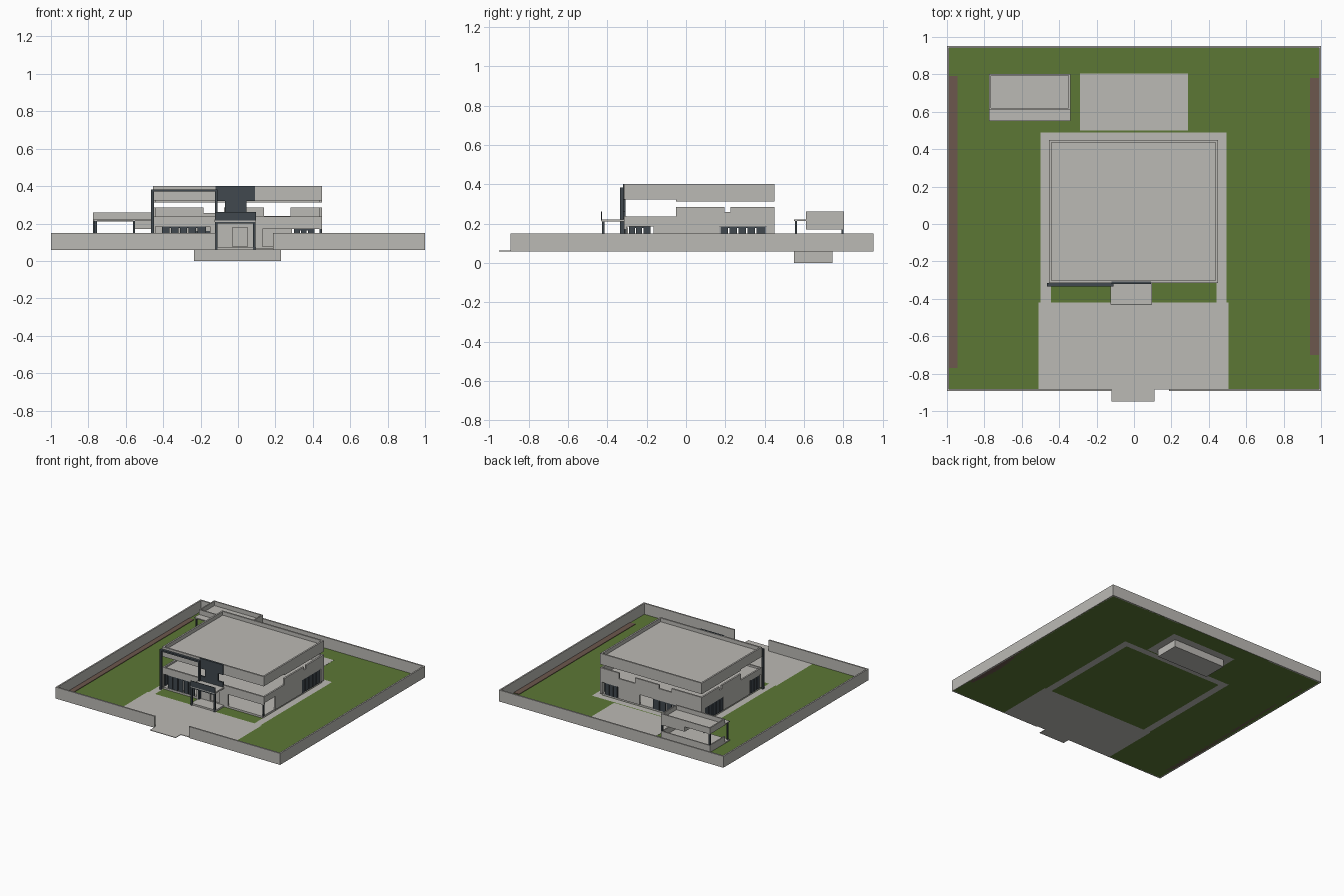
import bpy, bmesh

if "Cube" in bpy.data.objects:
    bpy.data.objects.remove(bpy.data.objects["Cube"])


def material(name, rgb):
    m = bpy.data.materials.new(name)
    m.diffuse_color = (*rgb, 1)
    m.use_nodes = True
    m.node_tree.nodes["Principled BSDF"].inputs["Base Color"].default_value = m.diffuse_color
    return m


GREY = material("pale concrete", (0.50, 0.49, 0.46))
DARK = material("dark slate", (0.052, 0.066, 0.078))
GREEN = material("lawn green", (0.107, 0.187, 0.036))
BROWN = material("bed brown", (0.15, 0.095, 0.075))


def panel(name, mat, axis, c0, c1, rect, holes=()):
    """Flat slab between c0 and c1 along axis; rect and holes are (u0, u1, v0, v1)."""
    def place(u, v, c):
        return {"x": (c, u, v), "y": (u, c, v), "z": (u, v, c)}[axis]
    us = sorted({min(max(t, rect[0]), rect[1]) for r in (rect, *holes) for t in r[:2]})
    vs = sorted({min(max(t, rect[2]), rect[3]) for r in (rect, *holes) for t in r[2:]})

    def solid(i, j):
        if not (0 <= i < len(us) - 1 and 0 <= j < len(vs) - 1):
            return False
        u, v = (us[i] + us[i + 1]) / 2, (vs[j] + vs[j + 1]) / 2
        return not any(h[0] < u < h[1] and h[2] < v < h[3] for h in holes)

    bm = bmesh.new()

    def quad(*pts):
        bm.faces.new([bm.verts.new(place(*p)) for p in pts])

    for i in range(len(us) - 1):
        for j in range(len(vs) - 1):
            if not solid(i, j):
                continue
            a, b, c, d = us[i], us[i + 1], vs[j], vs[j + 1]
            for k in (c0, c1):
                quad((a, c, k), (b, c, k), (b, d, k), (a, d, k))
            for di, dj, p, q in ((-1, 0, (a, c), (a, d)), (1, 0, (b, c), (b, d)),
                                 (0, -1, (a, c), (b, c)), (0, 1, (a, d), (b, d))):
                if not solid(i + di, j + dj):
                    quad((*p, c0), (*q, c0), (*q, c1), (*p, c1))
    bmesh.ops.remove_doubles(bm, verts=bm.verts, dist=1e-5)
    bmesh.ops.recalc_face_normals(bm, faces=bm.faces)
    me = bpy.data.meshes.new(name)
    bm.to_mesh(me)
    bm.free()
    me.materials.append(mat)
    ob = bpy.data.objects.new(name, me)
    bpy.context.collection.objects.link(ob)
    return ob


def box(name, mat, x0, x1, y0, y1, z0, z1):
    return panel(name, mat, "z", z0, z1, (x0, x1, y0, y1))


def ring(name, mat, x0, x1, y0, y1, z0, z1, t):
    return panel(name, mat, "z", z0, z1, (x0, x1, y0, y1), [(x0 + t, x1 - t, y0 + t, y1 - t)])


def leaves(name, axis, c, u0, u1, z0, z1, n):
    """Row of dark door leaves under a head rail."""
    step = (u1 - u0) / n
    gaps = [(u0 + step * (i + 0.84), u0 + step * (i + 1), z0, z1 - 0.008) for i in range(n - 1)]
    panel(name, DARK, axis, c - 0.004, c + 0.004, (u0, u1, z0, z1), gaps)


# --- Site: lawn, paving, beds, pool ---
G0, G1 = 0.058, 0.062
FRONT, DECK = (-0.51, 0.505, -0.885, -0.42), (-0.29, 0.29, 0.50, 0.805)
AROUND, CORE = (-0.50, 0.495, -0.42, 0.49), (-0.445, 0.44, -0.42, 0.44)
panel("lawn", GREEN, "z", G0, G1, (-0.995, 0.995, -0.885, 0.95), [FRONT, DECK, AROUND])
panel("house_lawn", GREEN, "z", G0, G1, CORE)
panel("front_paving", GREY, "z", G0, G1, FRONT)
panel("house_path", GREY, "z", G0, G1, AROUND, [CORE])
panel("pool_deck", GREY, "z", G0, G1 + 0.001, DECK)
box("pool", GREY, -0.235, 0.23, 0.55, 0.745, 0, 0.06)
box("driveway_apron", GREY, -0.12, 0.11, -0.95, -0.885, G0, G1)
box("left_bed", BROWN, -0.99, -0.945, -0.77, 0.79, G0, 0.066)
box("right_bed", BROWN, 0.94, 0.988, -0.70, 0.78, G0, 0.066)

# --- Boundary wall with gate opening ---
panel("boundary_wall", GREY, "z", G0, 0.15, (-1, 1, -0.893, 0.953),
      [(-0.988, 0.988, -0.881, 0.941), (-0.12, 0.187, -0.90, -0.88)])

# --- House floors and roof ---
X0, X1, Y0, Y1 = -0.455, 0.45, -0.315, 0.45
T = 0.013
box("ground_floor", GREY, X0 + 0.01, X1 - 0.01, Y0, Y1 - 0.01, 0.063, 0.078)
box("upper_floor", GREY, X0 + T, X1 - T, Y0 + T, Y1 - T, 0.208, 0.222)
box("roof", GREY, X0 + T, X1 - T, Y0 + T, Y1 - T, 0.355, 0.37)
ring("parapet", GREY, X0, X1, Y0, Y1, 0.322, 0.40, T)
panel("rear_parapet_skirt", GREY, "z", 0.312, 0.322, (X0, X1, -0.05, Y1),
      [(X0 + T, X1 - T, -0.06, Y1 - T)])

# --- Side walls with corner glazing, window notch and ground openings ---
for name, c in (("left_wall", X0), ("right_wall", X1 - T)):
    panel(name, GREY, "x", c, c + T, (Y0, Y1, 0.078, 0.285),
          [(Y0, -0.05, 0.235, 0.3), (0.195, 0.225, 0.258, 0.3),
           (Y0, -0.165, 0.07, 0.185), (0.17, 0.41, 0.07, 0.185)])
    leaves(name + "_doors", "x", c + T / 2, 0.175, 0.405, 0.078, 0.185, 5)
leaves("left_front_doors", "x", X0 + T / 2, -0.29, -0.18, 0.078, 0.185, 3)

# --- Rear wall ---
panel("rear_wall", GREY, "y", Y1 - T, Y1, (X0, X1, 0.078, 0.285),
      [(-0.185, -0.075, 0.255, 0.3), (0.14, 0.28, 0.24, 0.3),
       (0.29, 0.435, 0.07, 0.172), (-0.25, 0.10, 0.07, 0.16)])
leaves("rear_doors", "y", Y1 - T / 2, 0.30, 0.41, 0.078, 0.172, 3)
leaves("rear_pool_doors", "y", Y1 - T / 2, -0.24, -0.02, 0.078, 0.16, 4)

# --- Front wall ---
panel("front_wall", GREY, "y", Y0, Y0 + T, (X0, X1, 0.078, 0.237),
      [(X0 + T, -0.15, 0.07, 0.183), (-0.03, 0.05, 0.07, 0.18), (0.13, X1, 0.07, 0.172)])
leaves("front_doors", "y", Y0 + T / 2, -0.405, -0.17, 0.078, 0.183, 5)
box("entrance_door", GREY, -0.03, 0.05, Y0 + 0.012, Y0 + 0.02, 0.078, 0.18)
box("corner_post", DARK, 0.436, 0.446, Y0 + 0.002, Y0 + 0.012, 0.078, 0.172)

# --- Dark entrance feature panel with windows either side of its waist ---
panel("entrance_panel", DARK, "y", Y0 - 0.006, Y0 + 0.008, (-0.12, 0.092, 0.222, 0.401),
      [(-0.13, -0.07, 0.26, 0.32), (0.045, 0.10, 0.26, 0.32)])

# --- Dark portal frame on the front left ---
panel("portal_frame", DARK, "y", -0.335, Y0, (-0.465, -0.11, 0.06, 0.383),
      [(-0.45, -0.122, 0.05, 0.37)])

# --- Entrance porch ---
box("porch_step", GREY, -0.125, 0.095, -0.42, Y0, 0.06, 0.075)
box("porch_roof", GREY, -0.125, 0.095, -0.43, Y0, 0.209, 0.221)
panel("porch_frame", DARK, "y", -0.428, -0.414, (-0.123, 0.093, 0.062, 0.209),
      [(-0.11, 0.08, 0.05, 0.199)])
box("porch_railing", DARK, -0.123, 0.097, -0.431, -0.427, 0.215, 0.261)

# --- Pool house ---
PX0, PX1, PY0, PY1 = -0.775, -0.34, 0.61, 0.803
ring("pool_house_parapet", GREY, PX0, PX1, PY0, PY1, 0.21, 0.26, 0.01)
box("pool_house_roof", GREY, PX0 + 0.01, PX1 - 0.01, PY0 + 0.01, PY1 - 0.01, 0.21, 0.225)
box("pool_house_canopy", GREY, PX0, PX1, 0.55, PY0, 0.213, 0.221)
box("pool_house_floor", GREY, PX0, PX1, 0.55, PY1, 0.063, 0.072)
panel("pool_house_walls", GREY, "z", 0.17, 0.21, (-0.55, PX1, PY0, PY1),
      [(-0.54, PX1 - 0.01, PY0 + 0.01, PY1 - 0.01)])
panel("pool_house_low_wall", GREY, "z", 0.07, 0.12, (PX0, PX1, PY0, PY1),
      [(PX0 + 0.01, PX1 - 0.01, 0.60, PY1 - 0.01)])
for i, x in enumerate((-0.767, -0.562, -0.355)):
    box(f"pool_house_post_{i + 1}", DARK, x, x + 0.012, 0.553, 0.565, 0.07, 0.213)
for i, x in enumerate((PX0, PX1 - 0.012)):
    box(f"pool_house_rear_post_{i + 1}", DARK, x, x + 0.012, PY1 - 0.012, PY1 - 0.001, 0.12, 0.21)
